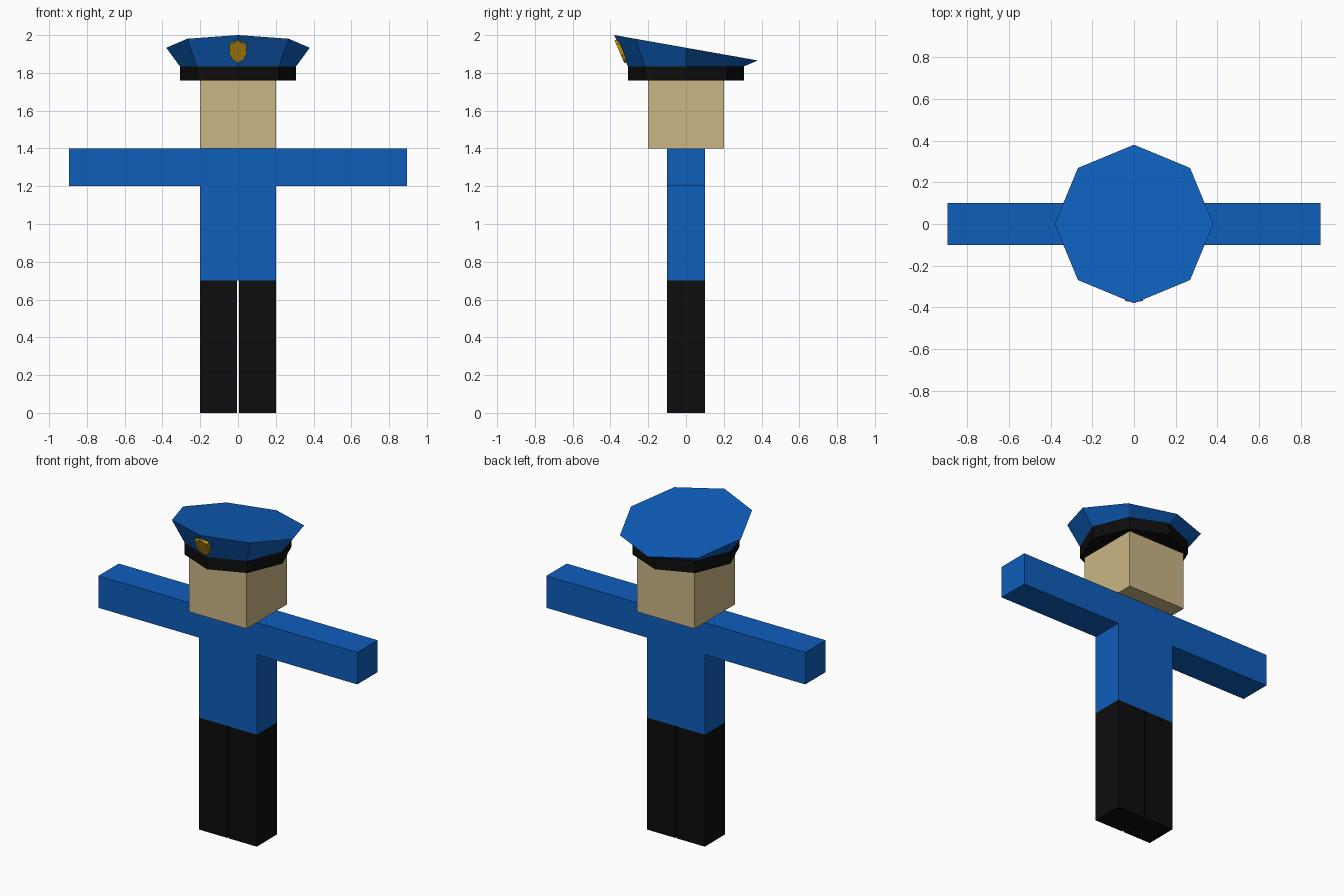
import bpy, math
from mathutils import Matrix

if "Cube" in bpy.data.objects:
    bpy.data.objects.remove(bpy.data.objects["Cube"])


def material(name, rgb):
    m = bpy.data.materials.new(name)
    m.diffuse_color = (*rgb, 1)
    m.use_nodes = True
    m.node_tree.nodes["Principled BSDF"].inputs["Base Color"].default_value = m.diffuse_color
    return m


BLUE = material("uniform blue", (0.0045, 0.112, 0.50))
BLACK = material("black", (0.004, 0.004, 0.004))
SKIN = material("skin tan", (0.60, 0.46, 0.235))
GOLD = material("badge gold", (0.50, 0.27, 0.006))


def loft(name, lower, upper, mat):
    """Solid between two matching outlines, both counter-clockwise from above."""
    n = len(lower)
    faces = [tuple(reversed(range(n))), tuple(range(n, 2 * n))]
    faces += [(i, (i + 1) % n, n + (i + 1) % n, n + i) for i in range(n)]
    mesh = bpy.data.meshes.new(name)
    mesh.from_pydata(lower + upper, [], faces)
    mesh.materials.append(mat)
    obj = bpy.data.objects.new(name, mesh)
    bpy.context.collection.objects.link(obj)
    return obj


def box(name, x0, x1, y, z0, z1, mat):
    base = [(x0, -y), (x1, -y), (x1, y), (x0, y)]
    return loft(name, [(a, b, z0) for a, b in base], [(a, b, z1) for a, b in base], mat)


def octagon(r, z, slope=0):
    pts = [(r * math.cos(i * math.pi / 4), r * math.sin(i * math.pi / 4)) for i in range(8)]
    return [(x, y, z - slope * y) for x, y in pts]


# Legs with a narrow gap
box("left_leg", 0.005, 0.2, 0.1, 0, 0.7, BLACK)
box("right_leg", -0.2, -0.005, 0.1, 0, 0.7, BLACK)

# Torso and outstretched arms as one T-shaped profile
half = [(0.2, 0.7), (0.2, 1.2), (0.895, 1.2), (0.895, 1.4)]
tee = half + [(-x, z) for x, z in reversed(half)]
loft("torso_and_arms", [(x, -0.1, z) for x, z in tee],
     [(x, 0.1, z) for x, z in tee], BLUE)

# Head
box("head", -0.2, 0.2, 0.2, 1.4, 1.76, SKIN)

# Cap: black band and flared crown with a sloping top
loft("cap_band", octagon(0.308, 1.76), octagon(0.308, 1.835), BLACK)
loft("cap_crown", octagon(0.308, 1.835), octagon(0.38, 1.933, 0.177), BLUE)

# Shield badge leaning with the front edge of the crown
side = [(0, -0.065), (0.03, -0.045), (0.044, -0.015), (0.044, 0.042), (0.022, 0.048), (0, 0.065)]
shield = side + [(-x, z) for x, z in side[-2:0:-1]]
badge = loft("cap_badge", [(x, -0.008, z) for x, z in shield],
             [(x, 0.012, z) for x, z in shield], GOLD)
badge.data.transform(Matrix.Translation((0, -0.345, 1.915)) @
                     Matrix.Rotation(math.atan2(0.072, 0.165), 4, 'X'))
